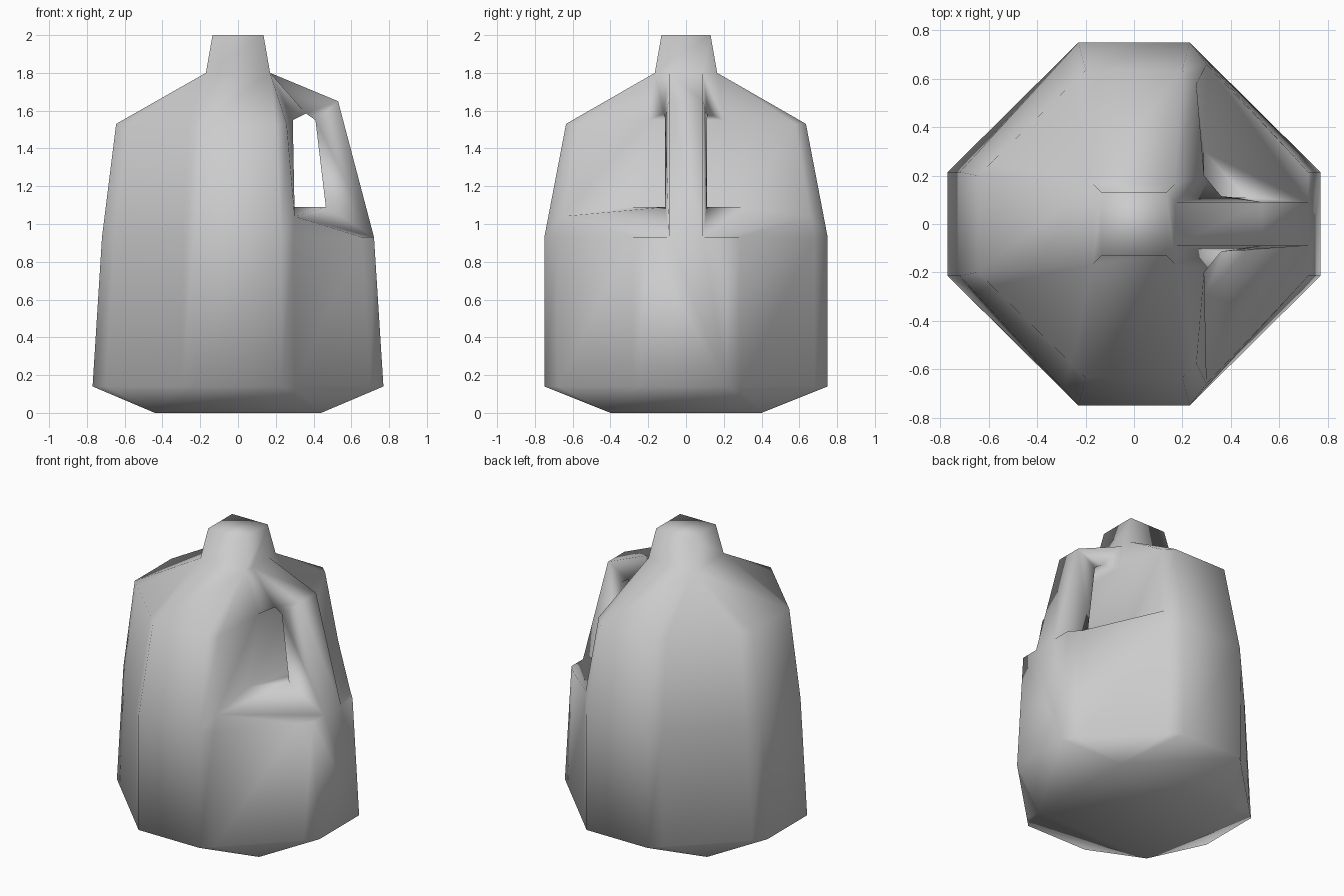
import bpy
import bmesh
from mathutils import Vector

cube = bpy.data.objects.get("Cube")
if cube:
    bpy.data.objects.remove(cube)

# One flat plastic colour
plastic = bpy.data.materials.new("grey_plastic")
plastic.use_nodes = True
grey = (0.6, 0.6, 0.6, 1)
plastic.diffuse_color = grey
plastic.node_tree.nodes["Principled BSDF"].inputs["Base Color"].default_value = grey

bm = bmesh.new()


class Pair:
    """A point on the -y half together with its twin on the +y half."""

    def __init__(self, x, y, z):
        self.near = bm.verts.new((x, -y, z))
        self.far = bm.verts.new((x, y, z))


def sides(*pairs):
    """Face on the -y half and its mirror image."""
    bm.faces.new([p.near for p in pairs])
    bm.faces.new([p.far for p in reversed(pairs)])


def across(*pairs):
    """Face that spans the middle between both halves."""
    bm.faces.new([p.near for p in pairs] + [p.far for p in reversed(pairs)])


def ring(x, y, flat_x, flat_y, z, count=8):
    """Half of a chamfered rectangle, with a tight loop beside each corner."""
    side, front = Vector((x, flat_y)), Vector((flat_x, y))
    quarter = [side, side.lerp(front, 0.13), front.lerp(side, 0.13), front]
    half = [(-p.x, p.y) for p in quarter] + [(p.x, p.y) for p in reversed(quarter)]
    return [Pair(px, py, z) for px, py in half[:count]]


def square(x, y, z):
    return Pair(-x, y, z), Pair(x, y, z)


# Body levels from the base up to the mouth
base = square(0.44, 0.40, 0)
low = ring(0.77, 0.75, 0.23, 0.215, 0.14)
waist = ring(0.72, 0.75, 0.23, 0.215, 0.93)
shoulder = ring(0.645, 0.635, 0.2, 0.2, 1.53, 6)
neck = square(0.17, 0.165, 1.8)
mouth = square(0.135, 0.13, 2)

# Handle: outer edge from the neck to the waist, and the edge of the opening
outer_top = Pair(0.17, 0.09, 1.8)
outer_bend = Pair(0.53, 0.09, 1.65)
outer_foot = Pair(0.72, 0.09, 0.93)
inner_top = Pair(0.36, 0.115, 1.585)
inner_bend = Pair(0.41, 0.11, 1.55)
inner_foot = Pair(0.465, 0.11, 1.09)

# Recess behind the handle
wall_top = Pair(0.29, 0.2, 1.55)
wall_foot = Pair(0.29, 0.3, 1.09)
ledge_end = Pair(0.3, 0.66, 1.04)

# Base
across(*base)
across(base[0], low[0])
across(base[1], low[7])
sides(base[0], base[1], low[4], low[3])
for i in range(3):
    sides(base[0], low[i], low[i + 1])
    sides(base[1], low[i + 4], low[i + 5])

# Lower walls
for i in range(7):
    sides(low[i], low[i + 1], waist[i + 1], waist[i])
across(low[0], waist[0])
across(low[7], waist[7], outer_foot)

# Upper walls and shoulder
for i in range(4):
    sides(waist[i], waist[i + 1], shoulder[i + 1], shoulder[i])
across(waist[0], shoulder[0])
across(shoulder[0], neck[0])
for i in range(3):
    sides(shoulder[i], shoulder[i + 1], neck[0])
sides(shoulder[3], shoulder[4], neck[1], neck[0])
sides(shoulder[4], shoulder[5], neck[1])

# Neck and mouth
across(neck[0], mouth[0])
sides(neck[0], neck[1], mouth[1], mouth[0])
across(mouth[1], neck[1], outer_top)
across(*mouth)

# Recess walls
sides(waist[4], waist[5], ledge_end)
sides(waist[4], ledge_end, shoulder[5], shoulder[4])
sides(ledge_end, wall_foot, wall_top, shoulder[5])
sides(neck[1], shoulder[5], wall_top)
sides(neck[1], wall_top, inner_top, outer_top)
across(wall_foot, wall_top)

# Ledge under the handle
sides(waist[5], waist[6], ledge_end)
sides(waist[6], outer_foot, ledge_end)
sides(waist[6], waist[7], outer_foot)
sides(ledge_end, outer_foot, inner_foot, wall_foot)
across(wall_foot, inner_foot)

# Handle flanks, outer strip and inner strip
sides(outer_top, inner_top, outer_bend)
sides(inner_top, inner_bend, outer_bend)
sides(inner_bend, inner_foot, outer_foot, outer_bend)
across(outer_top, outer_bend)
across(outer_bend, outer_foot)
across(wall_top, inner_top)
across(inner_top, inner_bend)
across(inner_bend, inner_foot)

bmesh.ops.recalc_face_normals(bm, faces=bm.faces[:])
for face in bm.faces:
    face.smooth = True
mesh = bpy.data.meshes.new("jug_body")
bm.to_mesh(mesh)
bm.free()
mesh.materials.append(plastic)
jug = bpy.data.objects.new("jug_body", mesh)
bpy.context.collection.objects.link(jug)
